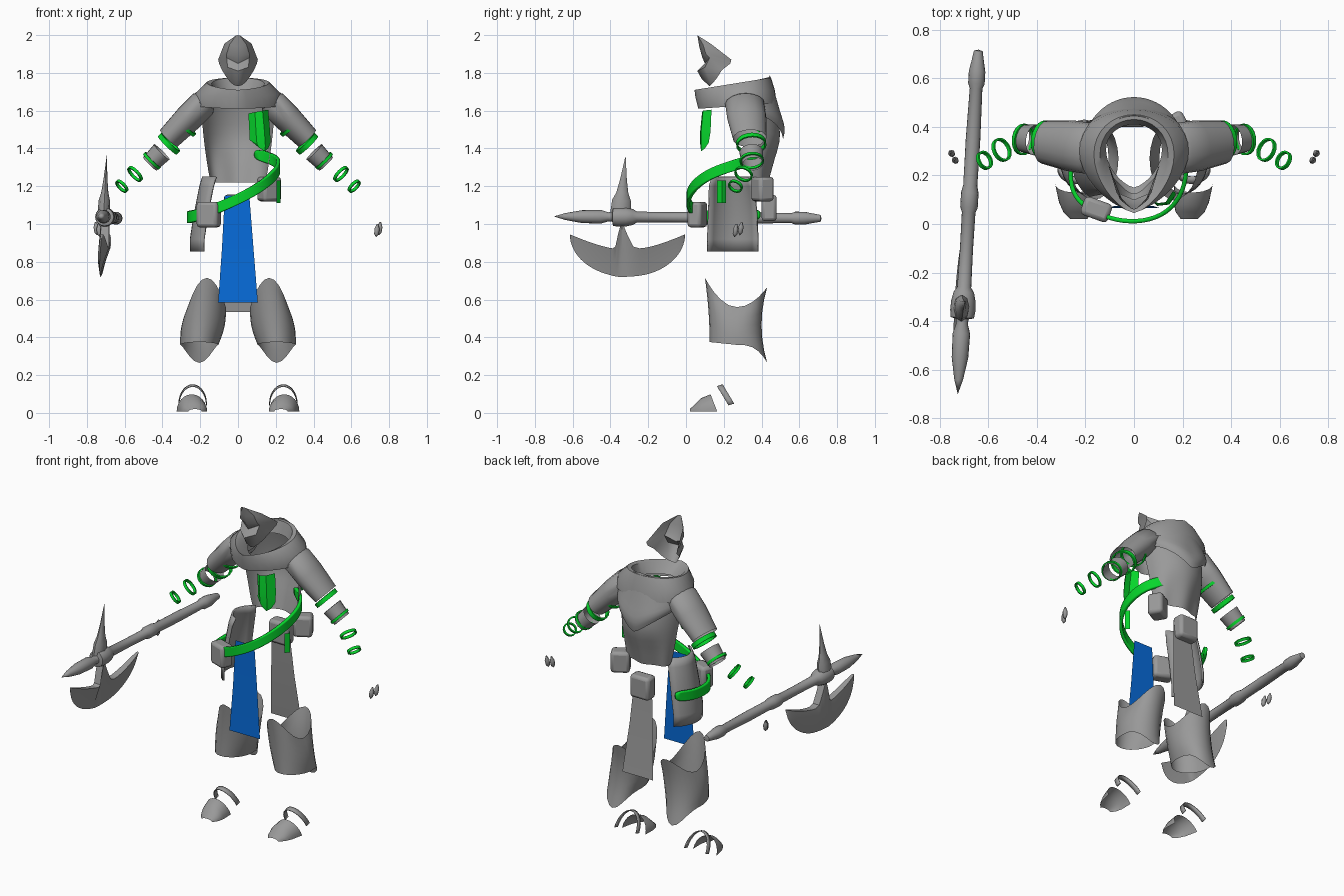
import bpy, math
from math import sin, cos, pi, exp
from mathutils import Vector

cube = bpy.data.objects.get("Cube")
if cube:
    bpy.data.objects.remove(cube)


def material(name, rgb):
    m = bpy.data.materials.new(name)
    m.use_nodes = True
    m.diffuse_color = (*rgb, 1)
    m.node_tree.nodes["Principled BSDF"].inputs["Base Color"].default_value = (*rgb, 1)
    return m


GREY = material("plain grey", (0.32, 0.32, 0.32))
GREEN = material("bright green", (0.002, 0.67, 0.025))
BLUE = material("cloth blue", (0.002, 0.15, 0.71))


def grid(name, rows, mat=GREY, wrap=False, mirror=False, sub=0, thick=0, angle=45):
    """Skin a list of equally long point rows."""
    n = len(rows[0])
    faces = []
    for r in range(len(rows) - 1):
        for c in range(n if wrap else n - 1):
            d = (c + 1) % n
            faces.append((r * n + c, r * n + d, (r + 1) * n + d, (r + 1) * n + c))
    me = bpy.data.meshes.new(name)
    me.from_pydata([tuple(p) for row in rows for p in row], [], faces)
    me.materials.append(mat)
    ob = bpy.data.objects.new(name, me)
    bpy.context.collection.objects.link(ob)
    bpy.ops.object.select_all(action='DESELECT')
    ob.select_set(True)
    bpy.context.view_layer.objects.active = ob
    bpy.ops.object.mode_set(mode='EDIT')
    bpy.ops.mesh.select_all(action='SELECT')
    bpy.ops.mesh.remove_doubles(threshold=0.0002)
    bpy.ops.mesh.normals_make_consistent(inside=False)
    bpy.ops.object.mode_set(mode='OBJECT')
    bpy.ops.object.shade_smooth_by_angle(angle=math.radians(angle))
    if sub:
        ob.modifiers.new("Smooth", 'SUBSURF').levels = sub
        ob.modifiers["Smooth"].render_levels = sub
    if thick:
        s = ob.modifiers.new("Thickness", 'SOLIDIFY')
        s.thickness, s.offset = thick, 0
    if mirror:
        ob.modifiers.new("Mirror", 'MIRROR')
    return ob


def spin(name, profile, origin, axis, mat=GREY, squash=1, n=16, ref=(0, 0, 1), mirror=False):
    """Sweep (distance, radius) pairs around an axis."""
    o, d = Vector(origin), Vector(axis).normalized()
    e1 = d.cross(Vector(ref)).normalized()
    e2 = d.cross(e1)
    rows = [[o + d * t + e1 * (r * squash * cos(2 * pi * k / n)) + e2 * (r * sin(2 * pi * k / n))
             for k in range(n)] for t, r in profile]
    return grid(name, rows, mat, wrap=True, mirror=mirror)


def band(name, centre, axis, r, h, squash=1.0):
    """Thin bracelet across the arm, on both sides."""
    p = [(-h, r), (h, r), (h, r - .008), (-h, r - .008), (-h, r)]
    return spin(name, p, centre, axis, GREEN, squash, 20, mirror=True)


def pouch(name, loc, size, turn):
    bpy.ops.mesh.primitive_cube_add(size=1, location=loc, rotation=(0, 0, turn))
    ob = bpy.context.object
    ob.name, ob.scale = name, size
    bpy.ops.object.transform_apply(location=False, rotation=False, scale=True)
    ob.data.materials.append(GREY)
    b = ob.modifiers.new("Bevel", 'BEVEL')
    b.width, b.segments = .018, 2
    bpy.ops.object.shade_smooth_by_angle(angle=math.radians(40))


# Face mask: centre ridge, cheek and rear edge, from the peak to the chin
mask = [[(0, .06, 2.0), (.01, .062, 1.998), (.015, .066, 1.995)],
        [(0, .07, 1.94), (.045, .09, 1.95), (.072, .13, 1.955)],
        [(0, .085, 1.885), (.06, .105, 1.9), (.105, .24, 1.87)],
        [(0, .1, 1.85), (.06, .125, 1.88), (.1, .235, 1.85)],
        [(0, .06, 1.81), (.055, .1, 1.83), (.085, .19, 1.815)],
        [(0, .085, 1.765), (.04, .12, 1.77), (.06, .165, 1.775)],
        [(0, .125, 1.73), (.02, .13, 1.735), (.04, .145, 1.75)]]
grid("face_mask", mask, mirror=True, angle=25)


# Mantle around the neck, pointed in front: half width, front and back y, front and back z
def mantle_ring(w, yf, yb, zf, zb, n=32):
    out = []
    for k in range(n):
        a = 2 * pi * k / n
        f = abs(sin(a / 2)) ** 1.5
        out.append((w * sin(a), yf + (yb - yf) * f, zf + (zb - zf) * f))
    return out


grid("mantle", [mantle_ring(*r) for r in
                [(.115, .15, .41, 1.66, 1.7), (.14, .07, .43, 1.695, 1.775), (.165, .045, .45, 1.71, 1.775),
                 (.225, .05, .47, 1.67, 1.71), (.23, .065, .48, 1.61, 1.64)]], wrap=True)


# Back cape and the draped cowl lying over it: z, half width, back y, depth, side lift
def drape(z, w, yb, depth, lift, ripple=0):
    row = []
    for k in range(17):
        a = (k / 8 - 1) * 1.45
        row.append((w * sin(a), yb - depth * (1 - cos(a)) + ripple * cos(6 * a),
                    z + lift * abs(sin(a))))
    return row


grid("back_cape", [drape(*r) for r in
                   [(1.74, .17, .44, .16, 0), (1.66, .2, .465, .2, 0), (1.52, .19, .5, .2, 0),
                    (1.43, .18, .5, .18, 0), (1.35, .17, .465, .13, 0, .006),
                    (1.22, .148, .43, .08, 0, .008)]], sub=1)
grid("back_cowl", [drape(*r) for r in
                   [(1.79, .15, .445, .14, -.04), (1.66, .21, .48, .2, .03), (1.57, .215, .505, .22, .07),
                    (1.5, .215, .53, .23, .11), (1.44, .205, .515, .21, .15)]], sub=1)

# Sleeves, arm bands and cuffs
ARM = (.7, .1, -.71)
spin("sleeve", [(-.01, .06), (.01, .075), (.12, .075), (.27, .064)], (.178, .31, 1.645), ARM,
     squash=1.4, mirror=True)
band("armhole_band", (.278, .325, 1.517), ARM, .07, .009, 1.2)
band("elbow_band", (.365, .345, 1.425), ARM, .07, .013, 1.15)
spin("forearm_cuff", [(-.045, .058), (.045, .05)], (.435, .35, 1.35), ARM, squash=1.1, mirror=True)
band("cuff_band", (.455, .348, 1.335), ARM, .059, .008, 1.1)
band("forearm_ring", (.545, .305, 1.265), (.72, -.35, -.69), .05, .008)
band("wrist_ring", (.615, .262, 1.2), (.7, -.4, -.69), .04, .008)
for i, (x, y, z) in enumerate([(.735, .262, .965), (.75, .29, .975)]):
    spin("knuckle_guard_%d" % (i + 1), [(-.036, 0), (-.02, .012), (.01, .014), (.036, .004)],
         (x, y, z), (.1, .15, 1), n=8, ref=(0, 1, 0), mirror=True)

# Green chest plate with a pointed lower edge
plate = [[(.055, .11, 1.585), (.09, .085, 1.592), (.13, .09, 1.6), (.16, .135, 1.605)],
         [(.06, .11, 1.49), (.095, .075, 1.49), (.14, .08, 1.49), (.17, .13, 1.49)],
         [(.062, .105, 1.445), (.1, .075, 1.425), (.145, .08, 1.41), (.172, .12, 1.43)],
         [(.075, .1, 1.435), (.11, .08, 1.405), (.14, .08, 1.385), (.16, .1, 1.4)]]
grid("chest_plate", plate, GREEN, angle=30)

# Sash winding from the back around the left side to the right hip
path = [(.09, .43, 1.37), (.19, .37, 1.345), (.222, .25, 1.31), (.205, .13, 1.27), (.14, .045, 1.21),
        (.04, .008, 1.15), (-.07, .012, 1.1), (-.17, .05, 1.06), (-.25, .11, 1.035), (-.265, .2, 1.035),
        (-.255, .3, 1.04), (-.2, .39, 1.05)]
grid("sash", [[(x, y, z - h) for x, y, z in path] for h in (-.03, 0, .03)], GREEN, sub=2, thick=.018)
grid("hip_tag", [[(.205, .165, z), (.225, .19, z), (.207, .212, z)] for z in (1.11, 1.17, 1.23)],
     GREEN, angle=30)


# Curved hip guard on the right
def hip_row(z, x, y0, y1):
    return [(x - .07 * sin(pi * k / 10) ** .7, y0 + (y1 - y0) * k / 10, z) for k in range(11)]


grid("hip_guard", [hip_row(*r) for r in
                   [(1.25, -.115, .14, .34), (1.2, -.13, .125, .36), (1.05, -.16, .12, .375),
                    (.92, -.18, .115, .38), (.855, -.18, .115, .38)]], thick=.01)

# Belt pouches
pouch("front_pouch", (-.155, .06, 1.05), (.12, .08, .135), -.35)
pouch("back_pouch", (-.01, .44, 1.085), (.13, .08, .14), 0)
pouch("left_pouch", (.165, .405, 1.185), (.11, .09, .13), .5)

# Hanging cloths
grid("front_cloth", [[(-.07, .075, 1.15), (.06, .075, 1.15)], [(-.085, .073, .87), (.082, .073, .87)],
                     [(-.105, .066, .585), (.105, .066, .585)]], BLUE)
grid("back_cloth", [[(-.06, .42, 1.1), (.06, .42, 1.1)], [(-.08, .44, .83), (.08, .44, .83)],
                    [(-.105, .475, .535), (.105, .475, .535)]])


# Thigh guards: tubes with peaks front and back, pointed low at the rear
def thigh_ring(t, n=24):
    row = []
    for k in range(n):
        a = 2 * pi * k / n
        f, b = max(cos(a), 0), max(-cos(a), 0)
        top, low = .56 + .155 * f * f + .105 * b * b, .36 + .015 * f - .095 * b ** 3
        w = .11 * (.86 + .18 * sin(pi * (.1 + .8 * t)))
        flare = .03 * b * (2 * t - 1) ** 2 - .025 * f * (1 - t) ** 2
        row.append((.165 + .04 * t + w * sin(a), .27 - .145 * f + (.13 * b) + flare,
                    top + (low - top) * t))
    return row


grid("thigh_guard", [thigh_ring(k / 6) for k in range(7)], wrap=True, mirror=True)

# Toe caps and ankle arches
toe = []
for y, w, h, lean in [(.02, .035, .012, 0), (.05, .06, .04, 0), (.09, .073, .07, .01), (.165, .08, .09, .035)]:
    toe.append([(.225 + y * .12 + w * cos(pi * k / 12), y - lean * sin(pi * k / 12),
                 .008 + h * sin(pi * k / 12)) for k in range(13)])
grid("toe_cap", toe, mirror=True)
grid("ankle_arch", [[(.24 + .073 * cos(pi * k / 14), .225 + s - .06 * sin(pi * k / 14),
                      .04 + s * .3 + .1 * sin(pi * k / 14)) for k in range(15)] for s in (0, .03)],
     mirror=True, thick=.005)

# Battle axe: shaft with spear point, head collar and grip
shaft = [(0, 0), (.06, .018), (.15, .034), (.25, .036), (.29, .024), (.31, .026), (.315, .048), (.345, .052),
         (.385, .05), (.42, .042), (.44, .029), (.6, .027), (.75, .028), (.77, .036), (.83, .036), (.86, .029),
         (1.05, .03), (1.26, .026), (1.28, .034), (1.33, .034), (1.37, .026), (1.415, .018), (1.42, 0)]
spin("axe_shaft", shaft, (-.725, -.7, 1.04), (.085, 1.42, -.01))
spin("axe_spike", [(-.02, .055), (.05, .05), (.09, .032), (.16, .018), (.29, 0)],
     (-.71, -.345, 1.075), (.015, .025, .285), squash=.6, n=8, ref=(0, 1, 0))

# Crescent blade, thick at the inner edge and sharp at the outer one
blade = []
for k in range(41):
    a = (k / 20 - 1) * pi / 2
    s, c = sin(a), cos(a)
    inner = .945 - .08 * cos(pi * s / 2) + .15 * exp(-(s / .1) ** 2)
    outer = .945 - .225 * c
    mid = (inner + outer) / 2
    y = -.31 + .305 * s - .03 * c * exp(-(s / .2) ** 2)
    x = -.702 + .06 * (y + .31)
    t = .004 + .018 * c
    blade.append([(x, y, inner), (x - t, y, inner), (x - .02 * c - t * .7, y, mid), (x - .025 * c, y, outer),
                  (x - .02 * c + t * .7, y, mid), (x + t, y, inner)])
grid("axe_blade", blade, wrap=True)
